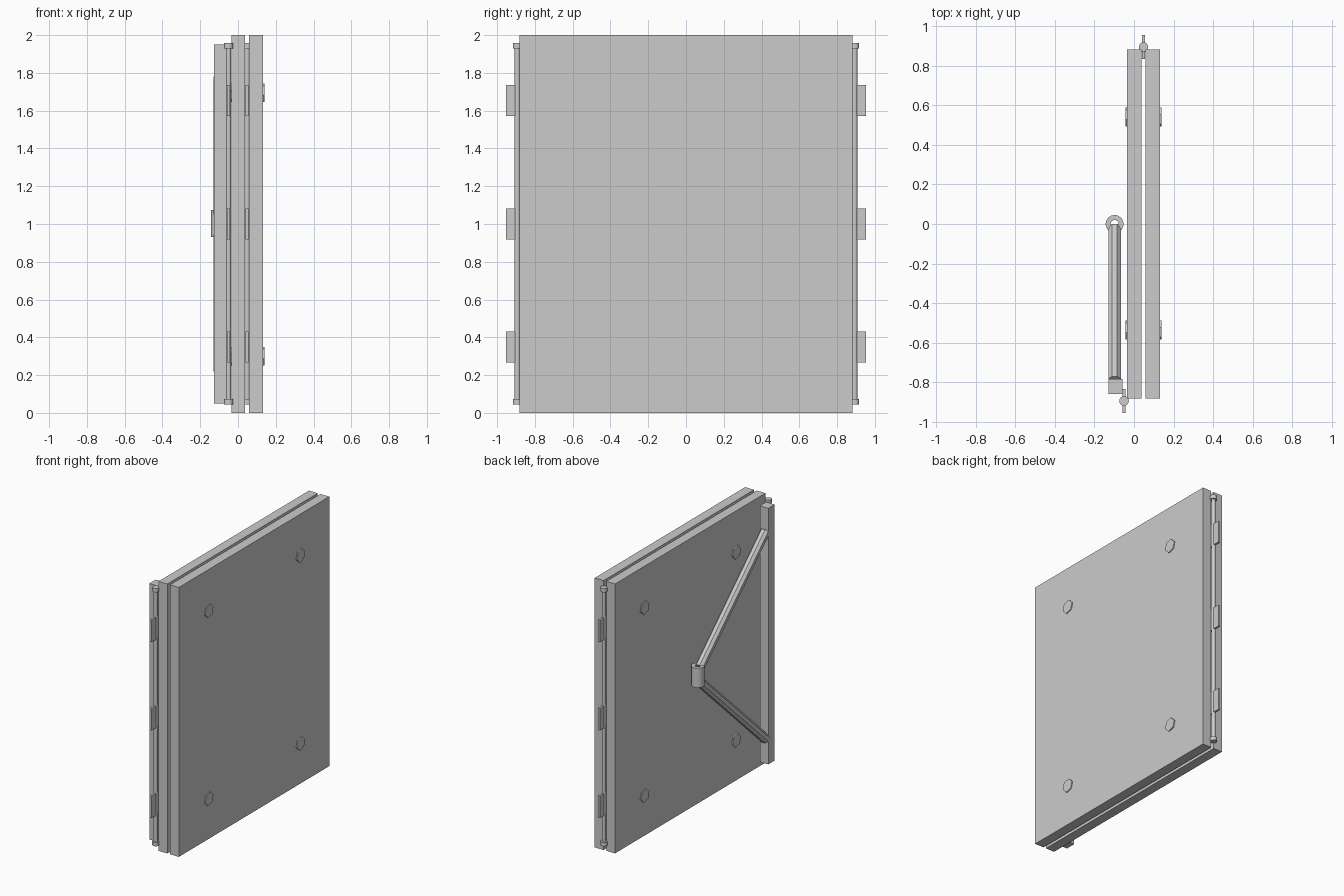
import bpy, bmesh, math
from mathutils import Vector

cube = bpy.data.objects.get("Cube")
if cube:
    bpy.data.objects.remove(cube, do_unlink=True)

grey = bpy.data.materials.new("light_grey")
grey.use_nodes = True
grey.diffuse_color = (0.6, 0.6, 0.6, 1)
grey.node_tree.nodes["Principled BSDF"].inputs["Base Color"].default_value = (0.6, 0.6, 0.6, 1)


def finish(name, bm, smooth=False):
    bmesh.ops.recalc_face_normals(bm, faces=bm.faces)
    mesh = bpy.data.meshes.new(name)
    bm.to_mesh(mesh)
    bm.free()
    mesh.materials.append(grey)
    obj = bpy.data.objects.new(name, mesh)
    bpy.context.collection.objects.link(obj)
    if smooth:
        bpy.ops.object.select_all(action='DESELECT')
        bpy.context.view_layer.objects.active = obj
        obj.select_set(True)
        bpy.ops.object.shade_smooth_by_angle(angle=math.radians(35))
    return obj


def box(name, low, high):
    bm = bmesh.new()
    bmesh.ops.create_cube(bm, size=1)
    low, high = Vector(low), Vector(high)
    for v in bm.verts:
        v.co = (low + high) / 2 + v.co * (high - low)
    return finish(name, bm)


def rod(name, start, end, radius, sides, turn=0.0, smooth=False):
    """Capped prism running from start to end."""
    start, end = Vector(start), Vector(end)
    axis = (end - start).normalized()
    side = axis.cross(Vector((1, 0, 0)))
    u = side.normalized() if side.length > 0.01 else Vector((0, 1, 0))
    w = axis.cross(u)
    bm = bmesh.new()
    rings = []
    for centre in (start, end):
        angles = [turn + math.tau * i / sides for i in range(sides)]
        rings.append([bm.verts.new(centre + radius * (u * math.cos(a) + w * math.sin(a)))
                      for a in angles])
        bm.faces.new(rings[-1])
    for i in range(sides):
        j = (i + 1) % sides
        bm.faces.new((rings[0][i], rings[0][j], rings[1][j], rings[1][i]))
    return finish(name, bm, smooth)


# Two heavy door panels
box("inner_panel", (-0.035, -0.882, 0), (0.037, 0.882, 2))
box("outer_panel", (0.059, -0.882, 0), (0.132, 0.882, 2))

# Hexagonal bolt heads on the two exposed faces
for y in (-0.535, 0.54):
    for z in (0.30, 1.695):
        rod("outer_bolt", (0.125, y, z), (0.139, y, z), 0.05, 6, math.radians(15))
        rod("inner_bolt", (-0.03, y, z), (-0.043, y, z), 0.05, 6, math.radians(15))

# Hinges: long pin, end caps and three leaves each
for label, x, y in (("back", 0.048, 0.893), ("front", -0.05, -0.893)):
    rod(label + "_hinge_pin", (x, y, 0.05), (x, y, 1.95), 0.014, 16, smooth=True)
    for low in (0.045, 1.93):
        rod(label + "_hinge_cap", (x, y, low), (x, y, low + 0.028), 0.024, 16, smooth=True)
    for z in (0.35, 1.0, 1.655):
        box(label + "_hinge_leaf", (x - 0.008, y - 0.06, z - 0.082),
            (x + 0.008, y + 0.06, z + 0.082))

# Handle post beside the front hinge
box("handle_post", (-0.128, -0.857, 0.05), (-0.058, -0.782, 1.95))

# Mirrored octagonal struts from the pivot to the post
for label, s in (("upper", 1), ("lower", -1)):
    rod(label + "_strut", (-0.098, -0.022, 1 + 0.055 * s), (-0.098, -0.79, 1 + 0.77 * s),
        0.034, 8, math.pi / 8)

# Hollow pivot sleeve
bm = bmesh.new()
profile = [(0.02, 0.93), (0.045, 0.93), (0.045, 1.075), (0.02, 1.075)]
verts = [bm.verts.new((-0.098 + r, 0, z)) for r, z in profile]
edges = [bm.edges.new((verts[i], verts[(i + 1) % 4])) for i in range(4)]
bmesh.ops.spin(bm, geom=verts + edges, cent=(-0.098, 0, 0), axis=(0, 0, 1),
               angle=math.tau, steps=32)
bmesh.ops.remove_doubles(bm, verts=bm.verts, dist=0.0005)
finish("pivot_sleeve", bm, True)
